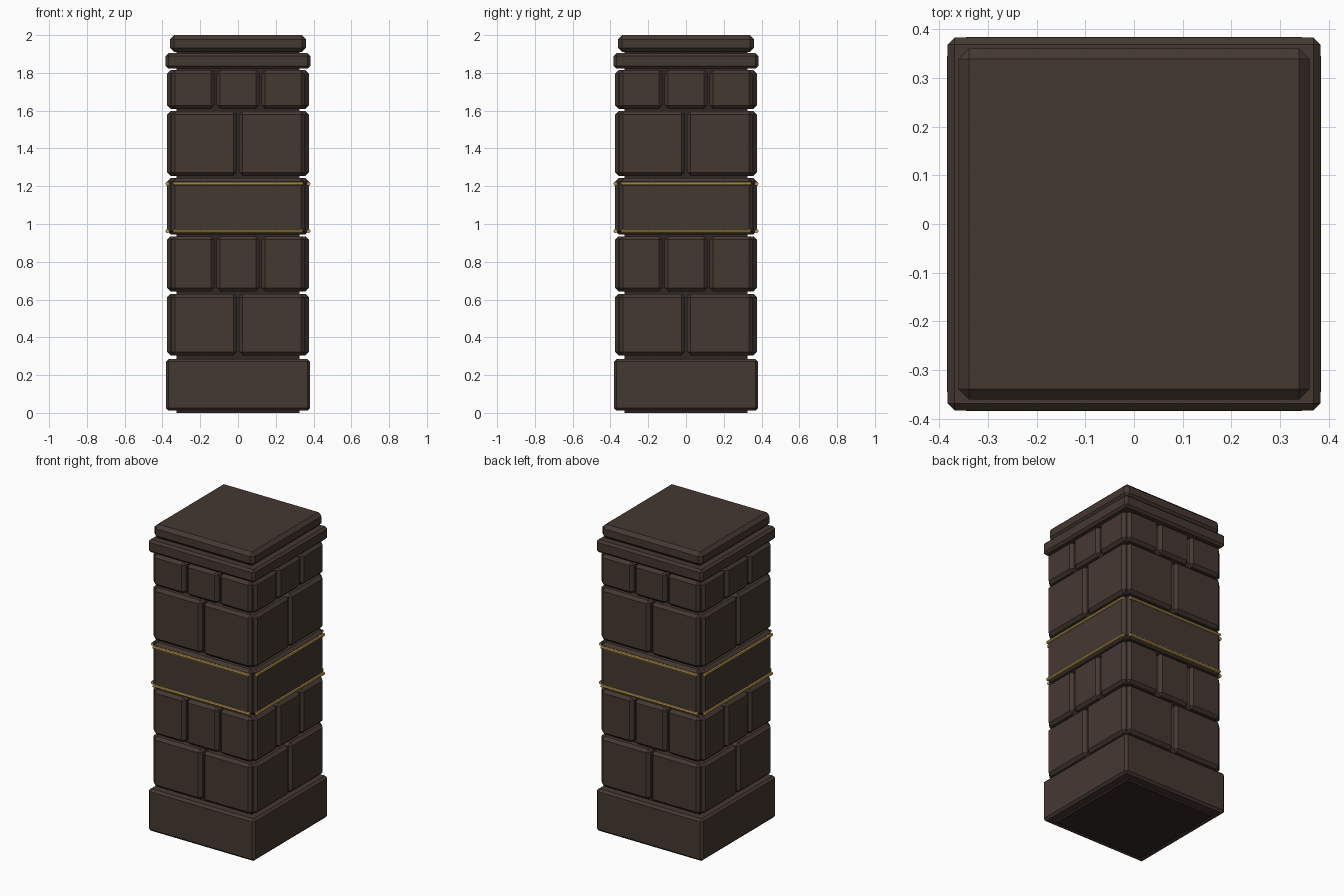
import bpy, bmesh, math
from mathutils import Matrix, Vector

if "Cube" in bpy.data.objects:
    bpy.data.objects.remove(bpy.data.objects["Cube"])


def material(name, rgb):
    m = bpy.data.materials.new(name)
    m.diffuse_color = (*rgb, 1)
    m.use_nodes = True
    m.node_tree.nodes["Principled BSDF"].inputs["Base Color"].default_value = m.diffuse_color
    return m


STONE = material("dark brown stone", (0.060, 0.040, 0.031))
CORE = material("deep brown mortar", (0.030, 0.021, 0.017))
GOLD = material("gold trim", (0.50, 0.33, 0.075))


def finish(bm, name, mat, angle=0):
    bmesh.ops.rotate(bm, verts=bm.verts, cent=(0, 0, 0),
                     matrix=Matrix.Rotation(angle, 3, 'Z'))
    me = bpy.data.meshes.new(name)
    bm.to_mesh(me)
    bm.free()
    me.materials.append(mat)
    ob = bpy.data.objects.new(name, me)
    bpy.context.collection.objects.link(ob)
    return ob


def block(name, lo, hi, bevel, mat=STONE, angle=0):
    """Chamfered box between two corners, turned about the pillar axis."""
    lo, hi = Vector(lo), Vector(hi)
    bm = bmesh.new()
    bmesh.ops.create_cube(bm, size=1)
    bmesh.ops.scale(bm, vec=hi - lo, verts=bm.verts)
    bmesh.ops.translate(bm, vec=(lo + hi) / 2, verts=bm.verts)
    if bevel:
        bmesh.ops.bevel(bm, geom=bm.edges[:], offset=bevel, segments=1,
                        affect='EDGES', profile=0.5)
    return finish(bm, name, mat, angle)


def square(name, half, z0, z1, bevel, mat=STONE):
    return block(name, (-half, -half, z0), (half, half, z1), bevel, mat)


# Core, plinth and two-step cap
square("core", 0.325, 0.0, 1.95, 0, CORE)
square("plinth", 0.382, 0.012, 0.285, 0.014)
square("cap_lower", 0.383, 1.822, 1.904, 0.014)
square("cap_upper", 0.361, 1.911, 2.0, 0.022)

HALF, FACE, GAP = 0.352, 0.375, 0.012
# Courses: name, bottom, top, stones per side
courses = [("lower_large", 0.304, 0.630, 2), ("lower_small", 0.643, 0.935, 3),
           ("band", 0.945, 1.243, 1), ("upper_large", 1.255, 1.597, 2),
           ("upper_small", 1.609, 1.814, 3)]

for side, label in enumerate(("front", "right", "back", "left")):
    turn = side * math.pi / 2
    # Facing stones
    for name, z0, z1, n in courses:
        pitch = (2 * HALF + GAP) / n
        for i in range(n):
            x0 = -HALF + i * pitch
            block(f"{label}_{name}_stone_{i + 1}", (x0, -FACE, z0),
                  (x0 + pitch - GAP, -0.30, z1), 0.018, STONE, turn)
    # Gold rods along the band
    for z, name in ((0.962, "lower"), (1.213, "upper")):
        bm = bmesh.new()
        bmesh.ops.create_cone(bm, cap_ends=True, segments=8, radius1=0.0105,
                              radius2=0.0105, depth=0.69,
                              matrix=Matrix.Translation((0, -0.374, z))
                              @ Matrix.Rotation(math.pi / 2, 4, 'Y'))
        finish(bm, f"{label}_{name}_gold_rod", GOLD, turn)
